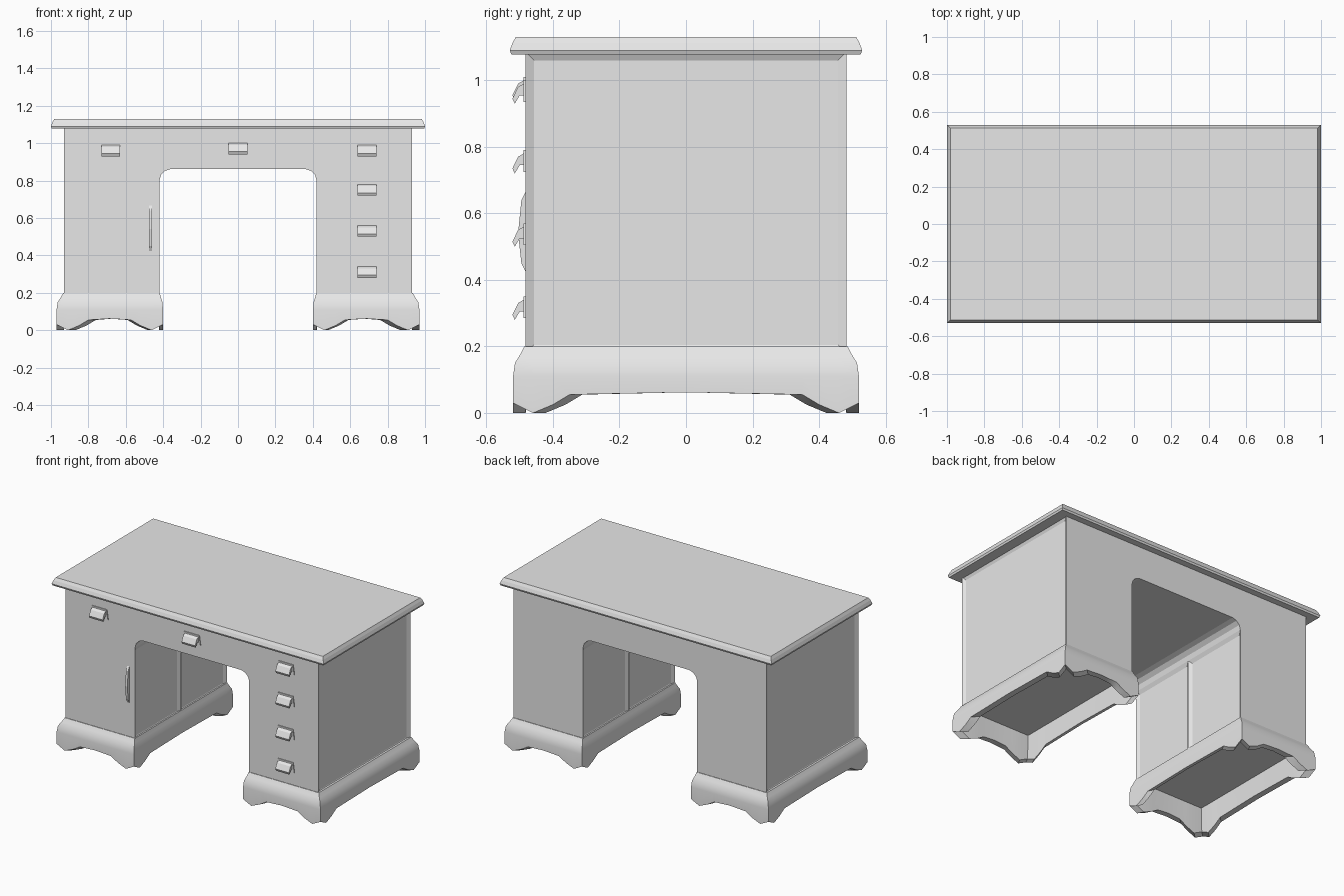
import bpy, bmesh

if "Cube" in bpy.data.objects:
    bpy.data.objects.remove(bpy.data.objects["Cube"])

GREY = (0.8, 0.8, 0.8, 1.0)
mat = bpy.data.materials.new("plain_grey")
mat.use_nodes = True
mat.diffuse_color = GREY
mat.node_tree.nodes["Principled BSDF"].inputs["Base Color"].default_value = GREY


def finish(name, bm, smooth=False):
    bmesh.ops.recalc_face_normals(bm, faces=bm.faces[:])
    mesh = bpy.data.meshes.new(name)
    bm.to_mesh(mesh)
    bm.free()
    mesh.materials.append(mat)
    obj = bpy.data.objects.new(name, mesh)
    bpy.context.collection.objects.link(obj)
    if smooth:
        bpy.ops.object.select_all(action="DESELECT")
        obj.select_set(True)
        bpy.context.view_layer.objects.active = obj
        bpy.ops.object.shade_smooth_by_angle(angle=0.6)
    return obj


def extrude(bm, points, offset):
    """Turn a planar outline into a solid."""
    face = bm.faces.new([bm.verts.new(p) for p in points])
    new = bmesh.ops.extrude_face_region(bm, geom=[face])["geom"]
    verts = [g for g in new if isinstance(g, bmesh.types.BMVert)]
    bmesh.ops.translate(bm, verts=verts, vec=offset)


def loft(bm, loops, cap=False):
    """Bridge a stack of closed loops with quads."""
    rows = [[bm.verts.new(p) for p in loop] for loop in loops]
    n = len(rows[0])
    for a, b in zip(rows, rows[1:]):
        for i in range(n):
            j = (i + 1) % n
            bm.faces.new((a[i], a[j], b[j], b[i]))
    if cap:
        bm.faces.new(rows[0])
        bm.faces.new(rows[-1])


# Body: two pedestals joined over a kneehole with eased corners
half = [(0.93, 1.085), (0.93, 0.18), (0.42, 0.18), (0.42, 0.80),
        (0.412, 0.83), (0.39, 0.852), (0.36, 0.862)]
outline = half + [(-x, z) for x, z in reversed(half)]
bm = bmesh.new()
extrude(bm, [(x, -0.482, z) for x, z in outline], (0, 0.964, 0))
bmesh.ops.recalc_face_normals(bm, faces=bm.faces[:])


def upright_sides():
    return [f for f in bm.faces if abs(f.normal.x) > 0.99 and f.calc_area() > 0.2]


# Recessed side panels: one outside, a pair inside the kneehole
inner = [f for f in upright_sides() if abs(f.calc_center_median().x) < 0.5]
cut = list({e for f in inner for e in f.edges}) + inner
bmesh.ops.bisect_plane(bm, geom=cut, plane_co=(0, 0, 0), plane_no=(0, 1, 0))
bm.normal_update()
bmesh.ops.inset_individual(bm, faces=upright_sides(), thickness=0.035, depth=-0.012)
finish("desk_body", bm)

# Top with a moulded edge
bm = bmesh.new()
edge = [(0.065, 1.078), (0.005, 1.078), (0.0, 1.09), (0.008, 1.112), (0.018, 1.13)]
loft(bm, [[(sx * (1.0 - d), sy * (0.53 - d), z)
           for sx, sy in ((-1, -1), (1, -1), (1, 1), (-1, 1))]
          for d, z in edge], cap=True)
finish("desk_top", bm)


# Flared plinths with scalloped bracket feet
STEPS = (0.0, 0.06, 0.12, 0.17, 0.5)


def plinth_loop(grow, height):
    """Ring round one pedestal; height is a number, or None for the foot edge."""
    x0, x1 = 0.421 - grow * 0.5, 0.93 + grow
    y = 0.482 + grow * 0.95
    corners = [(x0, -y), (x1, -y), (x1, y), (x0, y)]
    feet = (0.03, 0.0, 0.025, 0.055, 0.062)
    loop = []
    for (ax, ay), (bx, by) in zip(corners, corners[1:] + corners[:1]):
        length = abs(bx - ax) + abs(by - ay)
        marks = [(s if s < 0.5 else length / 2, h) for s, h in zip(STEPS, feet)]
        marks += [(length - s, h) for s, h in reversed(marks[1:-1])]
        for s, h in marks:
            t = s / length
            loop.append((ax + (bx - ax) * t, ay + (by - ay) * t,
                         h if height is None else height))
    return loop


for name, side in (("left_plinth", 1), ("right_plinth", -1)):
    bm = bmesh.new()
    loft(bm, [plinth_loop(g, z) for g, z in
              ((-0.015, 0.2), (0.004, 0.2), (0.018, 0.175), (0.034, 0.15),
               (0.04, 0.11), (0.04, None), (0.0, None), (-0.015, 0.18))])
    for v in bm.verts:
        v.co.x *= side
    finish(name, bm, smooth=True)

# Hooded drawer pulls
pulls = [("centre_pull", 0.0, 0.97), ("right_drawer_pull", -0.68, 0.96)]
pulls += [("left_drawer_pull", 0.69, z) for z in (0.96, 0.75, 0.53, 0.31)]
for name, x, z in pulls:
    bm = bmesh.new()
    hood = [(-0.48, 0.035), (-0.505, 0.02), (-0.522, -0.015),
            (-0.515, -0.03), (-0.5, -0.005), (-0.48, -0.005)]
    extrude(bm, [(x - 0.05, y, z + dz) for y, dz in hood], (0.1, 0, 0))
    plate = [(-0.065, -0.025), (0.065, -0.025), (0.055, 0.04), (-0.055, 0.04)]
    extrude(bm, [(x + dx, -0.48, z + dz) for dx, dz in plate], (0, -0.008, 0))
    finish(name, bm)

# Slim upright pull on the cupboard door
bm = bmesh.new()
grip = [(-0.48, 0.42), (-0.495, 0.45), (-0.505, 0.54), (-0.495, 0.64), (-0.48, 0.67)]
extrude(bm, [(-0.477, y, z) for y, z in grip], (0.016, 0, 0))
finish("door_pull", bm)
